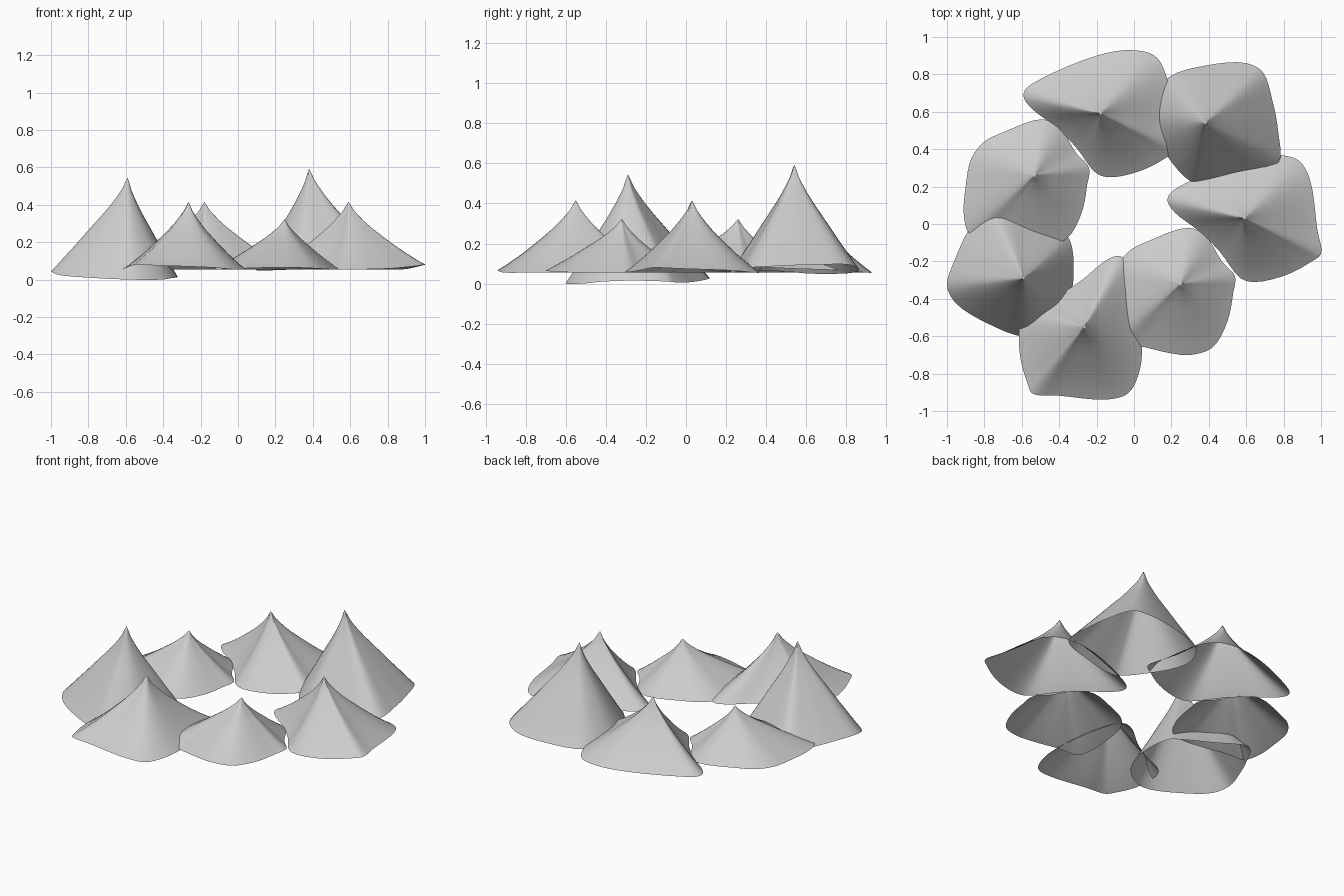
import bpy, bmesh, math
from mathutils import Vector

if "Cube" in bpy.data.objects:
    bpy.data.objects.remove(bpy.data.objects["Cube"])

# Rim outlines relative to each peak: x, y, height of rim above the base
BROAD = [(-.40, .13, 0), (-.31, .19, 0), (-.02, .31, 0), (.16, .34, 0), (.29, .31, 0),
         (.35, .21, .01), (.39, -.06, .02), (.41, -.19, .025), (.36, -.23, .018),
         (.23, -.30, .005), (.06, -.34, 0), (-.02, -.32, 0), (-.13, -.18, 0),
         (-.24, -.07, 0), (-.37, .03, 0), (-.41, .09, 0)]
TALL = [(.22, .32, .025), (.31, .27, .045), (.36, .12, .045), (.39, -.04, .04),
        (.39, -.22, .03), (.17, -.29, .01), (-.01, -.32, .005), (-.08, -.31, .01),
        (-.20, -.18, .015), (-.27, -.04, .01), (-.28, .08, 0), (-.20, .24, 0), (.02, .31, .01)]
LOW = [(.04, .30, 0), (.13, .26, 0), (.22, .12, 0), (.29, .04, 0), (.28, -.05, 0),
       (.25, -.20, 0), (.17, -.34, .005), (.05, -.38, .01), (-.06, -.37, .01),
       (-.23, -.33, .005), (-.35, -.31, 0), (-.38, -.21, 0), (-.37, -.06, 0),
       (-.34, .09, 0), (-.27, .18, 0), (-.17, .23, 0)]

# Slope profile: fraction of the way out to the rim, fraction of height
PROFILE = [(.03, .95), (.07, .87), (.12, .80), (.2, .70), (.3, .59), (.42, .475),
           (.55, .355), (.68, .24), (.8, .145), (.91, .06), (1, 0)]


def smooth_loop(pts, steps=4):
    """Closed curve through the points."""
    p = [Vector(q) for q in pts]
    n, out = len(p), []
    for i in range(n):
        a, b, c, d = p[i - 1], p[i], p[(i + 1) % n], p[(i + 2) % n]
        ab, bc, cd = [(v - u).length ** .5 for u, v in ((a, b), (b, c), (c, d))]
        m1 = (c - b) + bc * ((b - a) / ab - (c - a) / (ab + bc))
        m2 = (c - b) + bc * ((d - c) / cd - (d - b) / (bc + cd))
        for k in range(steps):
            t = k / steps
            out.append(b * (2*t**3 - 3*t*t + 1) + m1 * (t**3 - 2*t*t + t)
                       + c * (3*t*t - 2*t**3) + m2 * (t**3 - t*t))
    return out


def mountain(name, outline, x, y, base, top, turn=0, bulge=0):
    """Open-bottomed peak made of rings shrinking toward the summit."""
    rim = smooth_loop(outline)
    ca, sa = math.cos(math.radians(turn)), math.sin(math.radians(turn))
    bm = bmesh.new()
    prev = None
    apex = bm.verts.new((x, y, top))
    n = len(rim)
    for t, h in PROFILE:
        ring = []
        h += bulge * 4 * t * (1 - t)
        for p in rim:
            zr = base + p.z
            ring.append(bm.verts.new((x + t * (ca*p.x - sa*p.y),
                                      y + t * (sa*p.x + ca*p.y),
                                      zr + (top - zr) * h)))
        for i in range(n):
            j = (i + 1) % n
            if prev is None:
                bm.faces.new((apex, ring[i], ring[j]))
            else:
                bm.faces.new((prev[i], ring[i], ring[j], prev[j]))
        prev = ring
    bmesh.ops.recalc_face_normals(bm, faces=bm.faces)
    if sum(f.normal.z for f in bm.faces) < 0:
        bmesh.ops.reverse_faces(bm, faces=bm.faces)
    for f in bm.faces:
        f.smooth = True
    me = bpy.data.meshes.new(name)
    bm.to_mesh(me)
    bm.free()
    bpy.context.collection.objects.link(bpy.data.objects.new(name, me))


# Ring of seven mountains
mountain("tall_mountain_back", TALL, .38, .54, .05, .593, 0, .05)
mountain("tall_mountain_left", TALL, -.59, -.29, .0, .545, 144, .05)
mountain("broad_mountain_back", BROAD, -.18, .59, .055, .415)
mountain("broad_mountain_right", BROAD, .59, .03, .055, .415)
mountain("broad_mountain_front", BROAD, -.265, -.55, .055, .415, -103)
mountain("low_mountain_left", LOW, -.53, .26, .055, .323, 0, .02)
mountain("low_mountain_front", LOW, .25, -.32, .055, .323, 0, .02)
